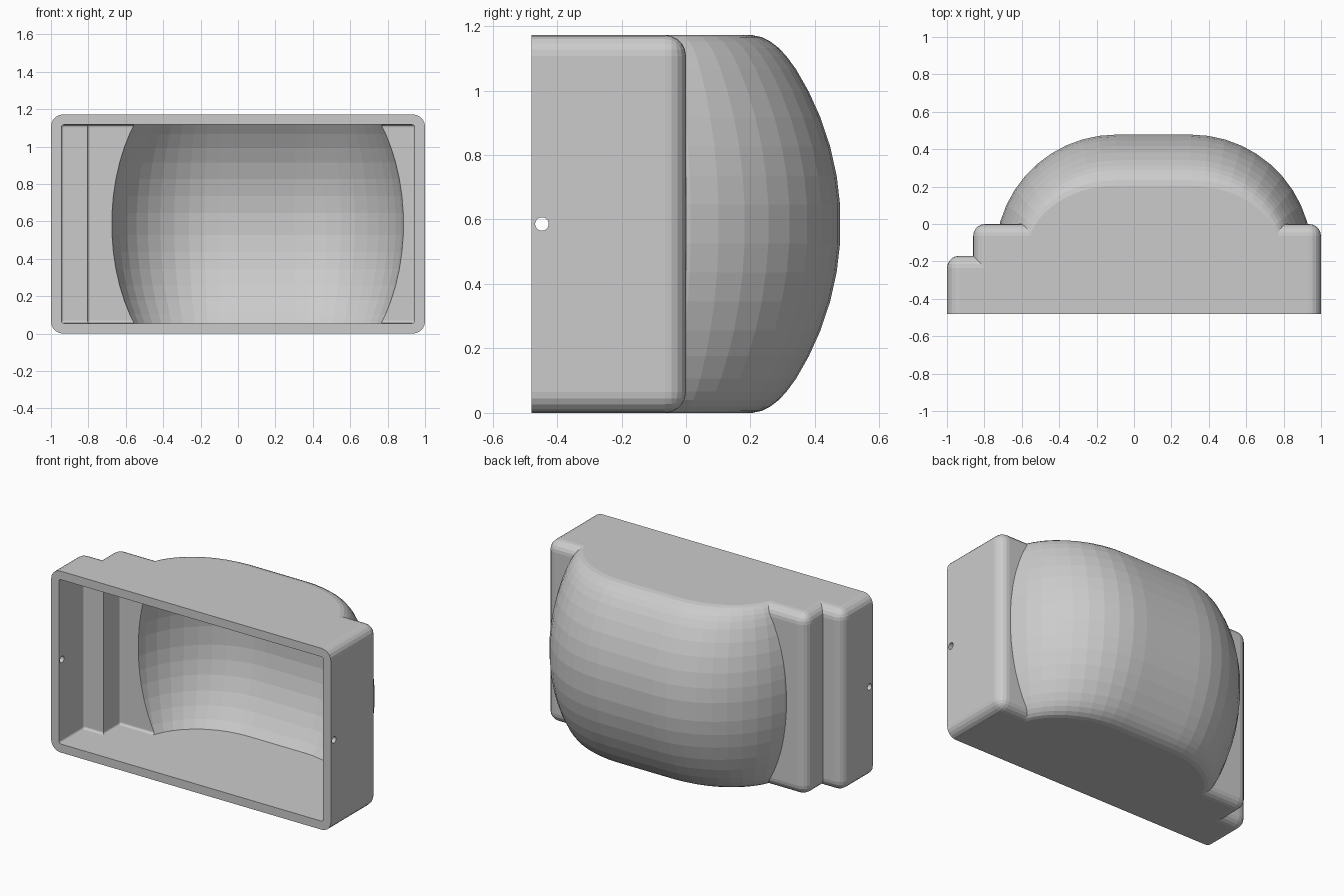
import bpy, bmesh, math
from mathutils import Matrix, Vector

if "Cube" in bpy.data.objects:
    bpy.data.objects.remove(bpy.data.objects["Cube"])

H, WALL, CX = 1.172, 0.055, 0.105
MID = H / 2
FRONT = -0.48


def make(name, bm):
    bmesh.ops.recalc_face_normals(bm, faces=bm.faces)
    mesh = bpy.data.meshes.new(name)
    bm.to_mesh(mesh)
    bm.free()
    ob = bpy.data.objects.new(name, mesh)
    bpy.context.collection.objects.link(ob)
    return ob


def rounded_box(name, lo, hi, r):
    """Box with every edge rounded except those of its open front."""
    lo, hi = Vector(lo), Vector(hi)
    bm = bmesh.new()
    bmesh.ops.create_cube(bm, size=1)
    for v in bm.verts:
        v.co = Vector([(lo[i] + hi[i]) / 2 + v.co[i] * (hi[i] - lo[i]) for i in range(3)])
    edges = [e for e in bm.edges if any(v.co.y > lo.y + 1e-4 for v in e.verts)]
    bmesh.ops.bevel(bm, geom=edges, offset=r, segments=5, profile=0.5,
                    affect='EDGES', clamp_overlap=True)
    return make(name, bm)


def dome(name, rows, radius):
    """Loft of flattened arches; rows holds (distance from mid height, inset)."""
    bm = bmesh.new()
    loops = []
    n = 11
    for dz, s in rows:
        a, b = radius - 0.6 * s, radius - s
        pts = []
        for side, start in ((1, 0), (-1, n)):
            for i in range(n + 1):
                t = math.pi / 2 * abs(start - i) / n
                pts.append((CX + side * (0.2 + a * math.cos(t)), -0.167 + b * math.sin(t)))
        loops.append([bm.verts.new((x, y, MID + dz)) for x, y in pts])
    for p, q in zip(loops, loops[1:]):
        for i in range(len(p)):
            j = (i + 1) % len(p)
            bm.faces.new((p[i], p[j], q[j], q[i]))
    bm.faces.new(loops[0])
    bm.faces.new(loops[-1])
    return make(name, bm)


def boolean(target, tool, op):
    mod = target.modifiers.new(op.lower(), 'BOOLEAN')
    mod.operation, mod.solver, mod.object = op, 'EXACT', tool
    bpy.context.view_layer.objects.active = target
    bpy.ops.object.modifier_apply(modifier=mod.name)
    bpy.data.objects.remove(tool)


def inset(dz, R):
    return R - math.sqrt(R * R - dz * dz)


# outer housing: main box, side step and bulging back
half = [(d, inset(d, 0.9)) for d in (0.06, 0.15, 0.24, 0.33, 0.41, 0.48)]
half += [(0.52, 0.168), (0.546, 0.192), (0.566, 0.218), (0.58, 0.246), (MID, 0.275)]
rows = [(-d, s) for d, s in reversed(half)] + half
housing = rounded_box("housing", (-0.86, FRONT, 0), (1, 0, H), 0.065)
boolean(housing, rounded_box("side_step", (-1, FRONT, 0), (-0.6, -0.17, H), 0.065), 'UNION')
boolean(housing, dome("back_bulge", rows, 0.647), 'UNION')

# matching hollow, open at the front
z0, z1 = WALL, H - WALL
half = [(d, inset(d, 0.845)) for d in (0.06, 0.15, 0.24, 0.33, 0.41, 0.48, MID - WALL)]
rows = [(-d, s) for d, s in reversed(half)] + half
hollow = rounded_box("hollow", (-0.805, -0.6, z0), (0.945, -WALL, z1), 0.015)
boolean(hollow, rounded_box("hollow_step", (-0.945, -0.6, z0), (-0.6, -0.17 - WALL, z1), 0.015), 'UNION')
boolean(hollow, dome("hollow_bulge", rows, 0.592), 'UNION')
boolean(housing, hollow, 'DIFFERENCE')

# pin hole through both side walls
bm = bmesh.new()
bmesh.ops.create_cone(bm, cap_ends=True, segments=24, radius1=0.021, radius2=0.021, depth=2.4,
                      matrix=Matrix.Translation((0, -0.447, MID)) @ Matrix.Rotation(math.pi / 2, 4, 'Y'))
boolean(housing, make("pin_hole", bm), 'DIFFERENCE')
